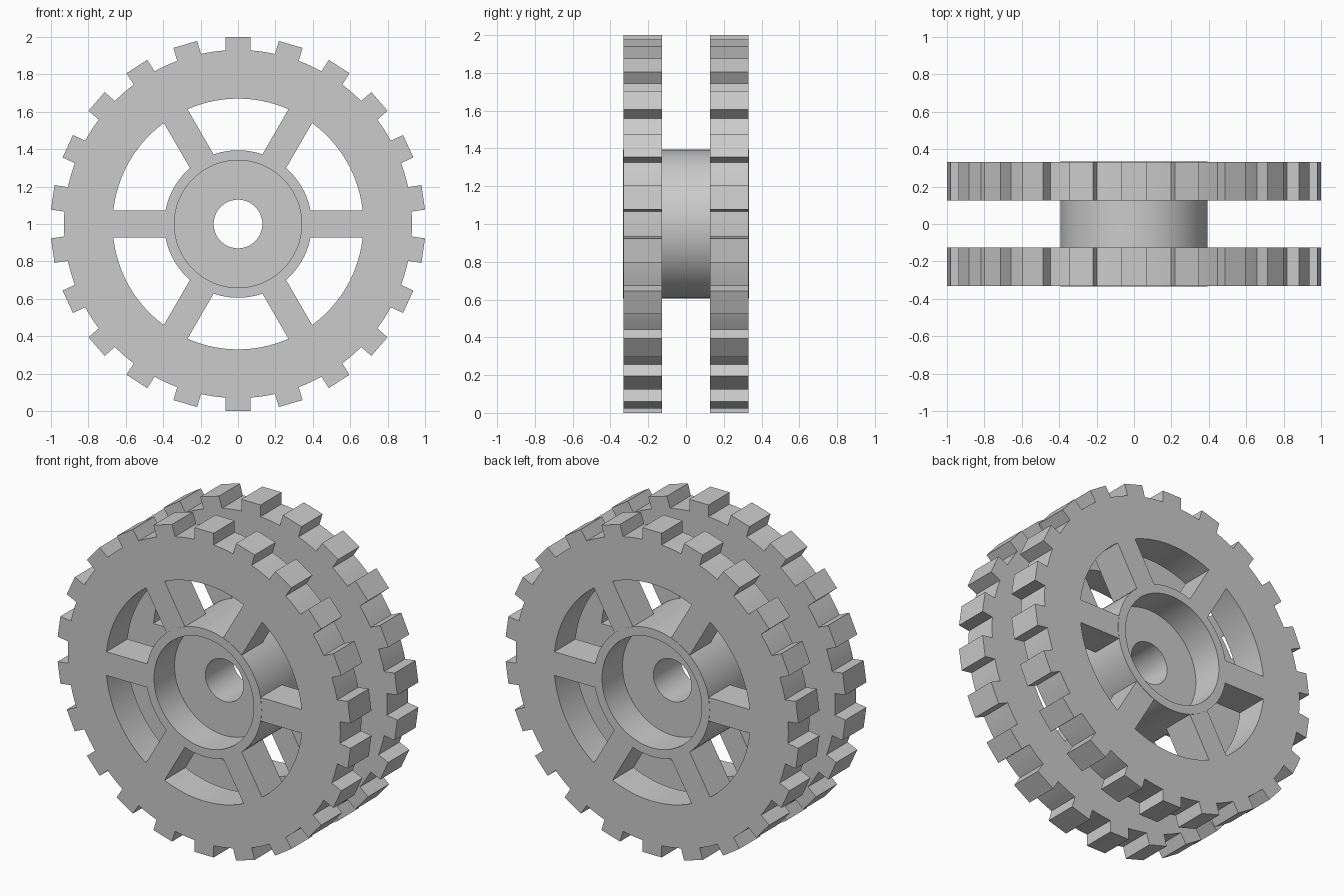
import bpy, bmesh
from math import sin, cos, pi, asin, hypot, radians

cube = bpy.data.objects.get("Cube")
if cube:
    bpy.data.objects.remove(cube)

CENTER = 1.0                       # axle height
TEETH, SPOKES = 22, 6
TIP_R, ROOT_R, TOOTH_HALF = 1.0, 0.93, 0.066
WINDOW_R, HUB_R, SPOKE_HALF = 0.67, 0.394, 0.073
DISC_IN, DISC_OUT = 0.126, 0.331   # disc span along the axle

grey = bpy.data.materials.new("plain grey")
grey.use_nodes = True
grey.diffuse_color = (0.6, 0.6, 0.6, 1)
grey.node_tree.nodes["Principled BSDF"].inputs["Base Color"].default_value = (0.6, 0.6, 0.6, 1)


def polar(r, a):
    return (r * cos(a), r * sin(a))


def arc(r, a, b, steps):
    return [polar(r, a + (b - a) * i / steps) for i in range(steps + 1)]


def gear_outline():
    points, pitch = [], 2 * pi / TEETH
    half = asin(TOOTH_HALF / ROOT_R)
    tip = asin(TOOTH_HALF / hypot(TIP_R, TOOTH_HALF))
    for k in range(TEETH):
        a = pi / 2 + k * pitch
        points += arc(hypot(TIP_R, TOOTH_HALF), a - tip, a + tip, 1)
        points += arc(ROOT_R, a + half, a + pitch - half, 4)
    return points


def window_outline(k):
    a, b = k * 2 * pi / SPOKES, (k + 1) * 2 * pi / SPOKES
    inner_r = HUB_R - 0.008        # tucked just under the hub surface
    outer, inner = asin(SPOKE_HALF / WINDOW_R), asin(SPOKE_HALF / inner_r)
    return (arc(WINDOW_R, a + outer, b - outer, 16)
            + arc(inner_r, b - inner, a + inner, 8))


def finish(obj):
    """Weld, orient and shade a mesh part."""
    bm = bmesh.new()
    bm.from_mesh(obj.data)
    bmesh.ops.remove_doubles(bm, verts=bm.verts, dist=1e-4)
    bmesh.ops.recalc_face_normals(bm, faces=bm.faces)
    bm.to_mesh(obj.data)
    bm.free()
    obj.data.materials.clear()
    obj.data.materials.append(grey)
    bpy.ops.object.select_all(action='DESELECT')
    obj.select_set(True)
    bpy.context.view_layer.objects.active = obj
    bpy.ops.object.shade_smooth_by_angle(angle=radians(20))


def make_disc(name, side):
    """Toothed, spoked disc: a filled outline with holes, extruded."""
    curve = bpy.data.curves.new(name, 'CURVE')
    curve.dimensions, curve.fill_mode = '2D', 'BOTH'
    curve.extrude = (DISC_OUT - DISC_IN) / 2
    outlines = [gear_outline(), arc(0.37, 0, 2 * pi, 64)[:-1]]
    outlines += [window_outline(k) for k in range(SPOKES)]
    for outline in outlines:
        spline = curve.splines.new('POLY')
        spline.points.add(len(outline) - 1)
        for point, (x, y) in zip(spline.points, outline):
            point.co = (x, y, 0, 1)
        spline.use_cyclic_u = True
    obj = bpy.data.objects.new(name, curve)
    bpy.context.collection.objects.link(obj)
    obj.rotation_euler.x = pi / 2
    obj.location = (0, side * (DISC_IN + DISC_OUT) / 2, CENTER)
    bpy.ops.object.select_all(action='DESELECT')
    obj.select_set(True)
    bpy.context.view_layer.objects.active = obj
    bpy.ops.object.convert(target='MESH')
    finish(bpy.context.view_layer.objects.active)


def make_hub():
    """Hub with a recess at each end and a bore through its web."""
    half = [(0.13, 0.133), (0.34, 0.133), (0.34, 0.333), (HUB_R, 0.333)]
    profile = half + [(r, -y) for r, y in reversed(half)]
    bm = bmesh.new()
    verts = [bm.verts.new((r, y, 0)) for r, y in profile]
    edges = [bm.edges.new((v, verts[i - 1])) for i, v in enumerate(verts)]
    bmesh.ops.spin(bm, geom=verts + edges, cent=(0, 0, 0), axis=(0, 1, 0),
                   angle=2 * pi, steps=96, use_merge=True)
    mesh = bpy.data.meshes.new("hub")
    bm.to_mesh(mesh)
    bm.free()
    obj = bpy.data.objects.new("hub", mesh)
    bpy.context.collection.objects.link(obj)
    obj.location.z = CENTER
    finish(obj)


make_disc("front_toothed_disc", -1)
make_disc("back_toothed_disc", 1)
make_hub()
